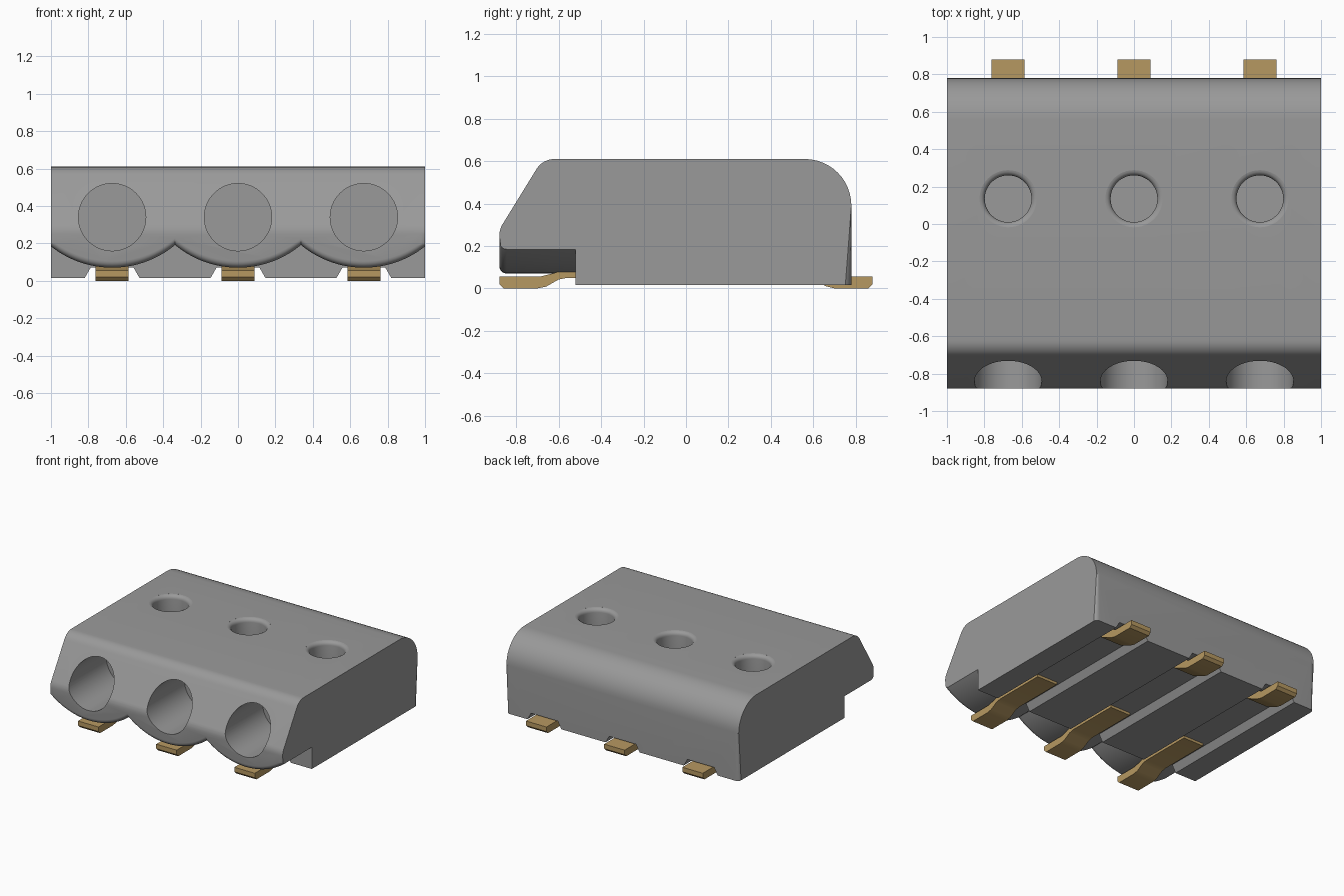
import bpy, bmesh, math

if "Cube" in bpy.data.objects:
    bpy.data.objects.remove(bpy.data.objects["Cube"])

PITCH = 0.673
CENTRES = (-PITCH, 0, PITCH)


def material(name, rgb):
    m = bpy.data.materials.new(name)
    m.diffuse_color = (*rgb, 1)
    m.use_nodes = True
    m.node_tree.nodes["Principled BSDF"].inputs["Base Color"].default_value = m.diffuse_color
    return m


GREY = material("housing grey", (0.32, 0.32, 0.32))
BRASS = material("brass", (0.47, 0.315, 0.12))


def finish(name, bm, mat):
    bmesh.ops.recalc_face_normals(bm, faces=bm.faces)
    me = bpy.data.meshes.new(name)
    bm.to_mesh(me)
    bm.free()
    me.materials.append(mat)
    ob = bpy.data.objects.new(name, me)
    bpy.context.collection.objects.link(ob)
    return ob


def loft(name, rings, mat, bevel=0):
    """Closed solid through a list of equal-length rings of 3D points."""
    bm = bmesh.new()
    rows = [[bm.verts.new(p) for p in r] for r in rings]
    n = len(rows[0])
    ends = [bm.faces.new(rows[0]), bm.faces.new(rows[-1])]
    for a, b in zip(rows, rows[1:]):
        for i in range(n):
            j = (i + 1) % n
            bm.faces.new((a[i], a[j], b[j], b[i]))
    if bevel:
        # round the end outlines, leaving the underside sharp
        edges = [e for f in ends for e in f.edges
                 if max(v.co.z for v in e.verts) > 0.02]
        bmesh.ops.bevel(bm, geom=edges, offset=bevel, segments=5,
                        profile=0.5, affect='EDGES', clamp_overlap=True)
    return finish(name, bm, mat)


def extrude_x(name, profile, x0, x1, mat, bevel=0):
    return loft(name, [[(x, y, z) for y, z in profile] for x in (x0, x1)], mat, bevel)


def extrude_y(name, profile, y0, y1, mat):
    return loft(name, [[(x, y, z) for x, z in profile] for y in (y0, y1)], mat)


def arc(cx, cy, r, a0, a1, n):
    return [(cx + r * math.cos(math.radians(a0 + (a1 - a0) * i / n)),
             cy + r * math.sin(math.radians(a0 + (a1 - a0) * i / n)))
            for i in range(n + 1)]


def cut(ob, cutter):
    mod = ob.modifiers.new("cut", 'BOOLEAN')
    mod.operation = 'DIFFERENCE'
    mod.solver = 'EXACT'
    mod.object = cutter
    bpy.context.view_layer.objects.active = ob
    bpy.ops.object.modifier_apply(modifier=mod.name)
    bpy.data.objects.remove(cutter)


# Housing: side profile with rounded back, sloped front
side = [(-0.88, 0.015), (0.78, 0.015)]
side += arc(0.56, 0.39, 0.22, 0, 90, 12)
side += arc(-0.62, 0.51, 0.10, 90, 149, 6)
side += arc(-0.78, 0.25, 0.10, 149, 180, 4)
housing = extrude_x("housing", side, -1, 1, GREY, bevel=0.04)


# Scalloped underside of the front lip, with a rounded front edge
def scallop(x):
    d = min(abs(x - c) for c in CENTRES)
    return 0.07 + 0.527 - math.sqrt(0.527 ** 2 - d * d)


STEPS = 72
xs = [-1.01 + 2.02 * i / STEPS for i in range(STEPS + 1)]
xs = sorted(xs + [-PITCH / 2, PITCH / 2])
rings = []
for y, lift in [(-0.95, 0.035)] + [
        (-0.845 - 0.035 * math.sin(a), 0.035 * (1 - math.cos(a)))
        for a in [math.radians(90 - 18 * k) for k in range(6)]] + [(-0.52, 0)]:
    rings.append([(-1.01, y, -0.1)] + [(x, y, scallop(x) + lift) for x in xs]
                 + [(1.01, y, -0.1)])
cut(housing, loft("lip_cutter", rings, GREY))

for cx in CENTRES:
    # Tapered channel along the underside
    cut(housing, extrude_y("channel_cutter",
                           [(cx - 0.175, -0.035), (cx + 0.175, -0.035),
                            (cx + 0.115, 0.07), (cx - 0.115, 0.07)],
                           -0.6, 1.0, GREY))
    # Round wire entry in the front
    cut(housing, extrude_y("wire_cutter", arc(cx, 0.34, 0.18, 0, 354.375, 63),
                           -1.0, -0.40, GREY))
    # Round top opening with a softened rim
    steps = [(0.125, 0.40)] + arc(0.155, 0.58, 0.03, 180, 94, 5) + [(0.155, 0.66)]
    cut(housing, loft("top_cutter",
                      [[(x, y, z) for x, y in arc(cx, 0.135, r, 0, 352.5, 47)]
                       for r, z in steps], GREY))

# Contact tabs, front and back
front_tab = [(-0.88, 0.02), (-0.86, 0), (-0.70, 0), (-0.66, 0.008), (-0.60, 0.042),
             (-0.56, 0.05), (-0.15, 0.05), (-0.15, 0.085), (-0.58, 0.085),
             (-0.63, 0.07), (-0.69, 0.055), (-0.88, 0.055)]
back_tab = [(0.88, 0.02), (0.86, 0), (0.70, 0), (0.66, 0.01), (0.55, 0.06),
            (0.55, 0.08), (0.66, 0.08), (0.70, 0.055), (0.88, 0.055)]
parts = [housing]
for cx, side_name in zip(CENTRES, ("left", "middle", "right")):
    for label, prof in (("front", front_tab), ("back", back_tab)):
        parts.append(extrude_x(f"{label}_contact_{side_name}", prof,
                               cx - 0.088, cx + 0.088, BRASS))

# Smooth curved surfaces, keep crisp edges
bpy.ops.object.select_all(action='DESELECT')
for ob in parts:
    ob.select_set(True)
bpy.context.view_layer.objects.active = housing
bpy.ops.object.shade_smooth_by_angle(angle=math.radians(25))
